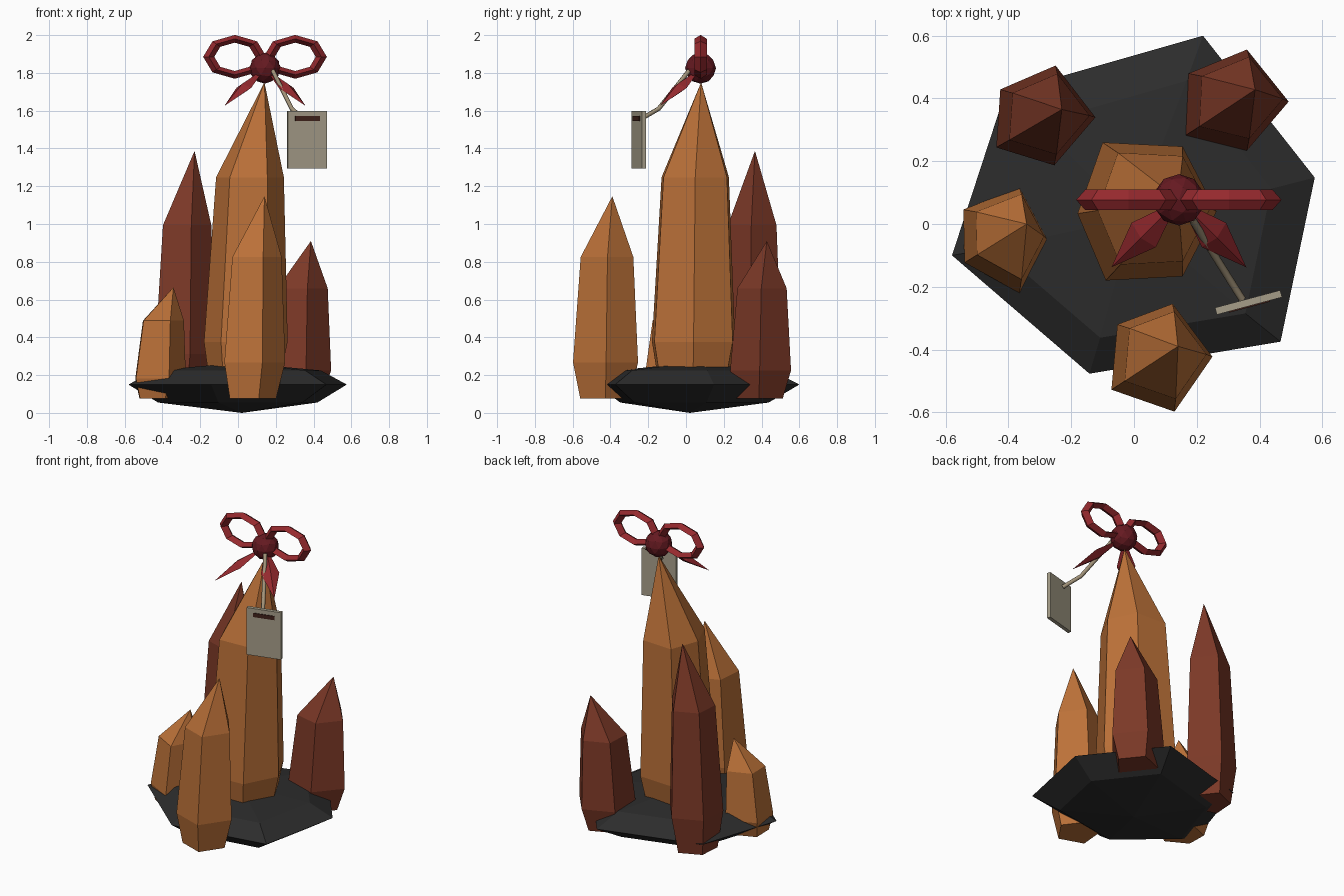
import bpy, bmesh, math
from mathutils import Vector

if "Cube" in bpy.data.objects:
    bpy.data.objects.remove(bpy.data.objects["Cube"])


def material(name, rgb):
    m = bpy.data.materials.new(name)
    m.diffuse_color = (*rgb, 1)
    m.use_nodes = True
    m.node_tree.nodes["Principled BSDF"].inputs["Base Color"].default_value = m.diffuse_color
    return m


ORANGE = material("orange", (0.50, 0.165, 0.04))
RUST = material("rust", (0.20, 0.04, 0.02))
BLACK = material("black", (0.025, 0.025, 0.025))
RED = material("red", (0.30, 0.022, 0.027))
WINE = material("wine", (0.13, 0.01, 0.015))
PAPER = material("paper", (0.38, 0.34, 0.25))
TWINE = material("twine", (0.36, 0.29, 0.19))
INK = material("ink", (0.05, 0.015, 0.01))


def make(name, bm, mat):
    bmesh.ops.recalc_face_normals(bm, faces=bm.faces)
    me = bpy.data.meshes.new(name)
    bm.to_mesh(me)
    bm.free()
    me.materials.append(mat)
    ob = bpy.data.objects.new(name, me)
    bpy.context.collection.objects.link(ob)
    return ob


def finish(name, mat):
    ob = bpy.context.object
    ob.name = name
    ob.data.materials.append(mat)
    return ob


# Rock base: irregular six-sided rim, smaller rings above and below
rim = [(0.22, 0.60), (0.576, 0.148), (0.467, -0.375),
       (-0.142, -0.477), (-0.58, -0.10), (-0.41, 0.42)]
bm = bmesh.new()
for scale, z in ((0.73, 0.055), (1, 0.15), (0.76, 0.225)):
    for x, y in rim:
        bm.verts.new((x * scale, y * scale, z))
bm.verts.new((0.02, 0.02, 0))
bm.verts.new((0, 0.02, 0.265))
bmesh.ops.convex_hull(bm, input=bm.verts)
make("rock_base", bm, BLACK)


# Crystals: narrow foot, widest ring, shoulder, off-centre point
def crystal(name, outline, apex, mat):
    foot, tip = 0.075, Vector(apex)
    height = tip.z - foot
    n = len(outline)
    mid = sum((Vector((x, y, 0)) for x, y in outline), Vector()) / n
    lean = Vector((tip.x - mid.x, tip.y - mid.y, 0))
    bm = bmesh.new()
    rings = []
    for t, scale, shift in ((0, 0.76, -0.1), (0.18, 1, 0), (0.7, 0.81, 0.22)):
        rings.append([bm.verts.new(mid + (Vector((x, y, 0)) - mid) * scale
                                   + lean * shift + Vector((0, 0, foot + height * t)))
                      for x, y in outline])
    top = bm.verts.new(tip)
    bm.faces.new(rings[0])
    for i in range(n):
        j = (i + 1) % n
        for a, b in zip(rings, rings[1:]):
            bm.faces.new((a[i], a[j], b[j], b[i]))
        bm.faces.new((rings[2][i], rings[2][j], top))
    make(name, bm, mat)


crystal("main_crystal", [(0.263, 0.04), (0.155, 0.247), (-0.10, 0.26),
                         (-0.18, 0.033), (-0.09, -0.18), (0.155, -0.167)],
        (0.14, 0.08, 1.75), ORANGE)
crystal("front_crystal", [(0.25, -0.423), (0.123, -0.254), (-0.053, -0.32),
                          (-0.072, -0.528), (0.129, -0.598)],
        (0.14, -0.39, 1.147), ORANGE)
crystal("left_crystal", [(-0.276, -0.05), (-0.365, 0.116), (-0.544, 0.046),
                         (-0.54, -0.123), (-0.365, -0.22)],
        (-0.342, 0.0, 0.665), ORANGE)
crystal("back_left_crystal", [(-0.123, 0.34), (-0.25, 0.505), (-0.426, 0.429),
                              (-0.439, 0.244), (-0.254, 0.187)],
        (-0.23, 0.365, 1.387), RUST)
crystal("back_right_crystal", [(0.493, 0.39), (0.36, 0.556), (0.174, 0.48),
                               (0.164, 0.282), (0.36, 0.234)],
        (0.386, 0.428, 0.91), RUST)

# Bow knot
BX, BY = 0.143, 0.077
bpy.ops.mesh.primitive_ico_sphere_add(subdivisions=2, radius=0.082,
                                      location=(BX, BY, 1.825))
finish("bow_knot", WINE)

# Bow loops and tails, one pair per side
for side, label in ((-1, "left"), (1, "right")):
    bpy.ops.mesh.primitive_torus_add(major_segments=8, minor_segments=4,
                                     major_radius=0.115, minor_radius=0.0245,
                                     location=(BX + side * 0.16, BY, 1.885),
                                     rotation=(math.pi / 2, 0, 0))
    loop = finish("bow_loop_" + label, RED)
    loop.scale = (1.2, 0.83, 1.35)

    start = Vector((BX, BY, 1.825))
    end = Vector((BX + side * 0.215, -0.138, 1.625))
    d = (end - start).normalized()
    u = d.cross(Vector((0, 0, 1))).normalized()
    v = d.cross(u)
    mid = start.lerp(end, 0.52)
    bm = bmesh.new()
    for p in (start, end, mid + u * 0.055, mid - u * 0.055,
              mid + v * 0.025, mid - v * 0.025):
        bm.verts.new(p)
    bmesh.ops.convex_hull(bm, input=bm.verts)
    make("bow_tail_" + label, bm, RED)

# String from knot to tag
cu = bpy.data.curves.new("tag_string", "CURVE")
cu.dimensions = "3D"
cu.bevel_depth = 0.012
cu.bevel_resolution = 1
cu.use_fill_caps = True
sp = cu.splines.new("POLY")
path = [(0.185, 0.015, 1.81), (0.285, -0.145, 1.61), (0.345, -0.24, 1.555)]
sp.points.add(len(path) - 1)
for pt, co in zip(sp.points, path):
    pt.co = (*co, 1)
cu.materials.append(TWINE)
bpy.context.collection.objects.link(bpy.data.objects.new("tag_string", cu))

# Hanging tag with a dark printed bar
ANGLE = math.radians(15)
normal = Vector((math.sin(ANGLE), -math.cos(ANGLE), 0))
centre = Vector((0.365, -0.25, 1.447))
for name, size, loc, mat in (
        ("tag", (0.215, 0.023, 0.305), centre, PAPER),
        ("tag_bar", (0.135, 0.008, 0.026),
         centre + normal * 0.0115 + Vector((0, 0, 0.112)), INK)):
    bpy.ops.mesh.primitive_cube_add(size=1, location=loc, rotation=(0, 0, ANGLE))
    finish(name, mat).scale = size
